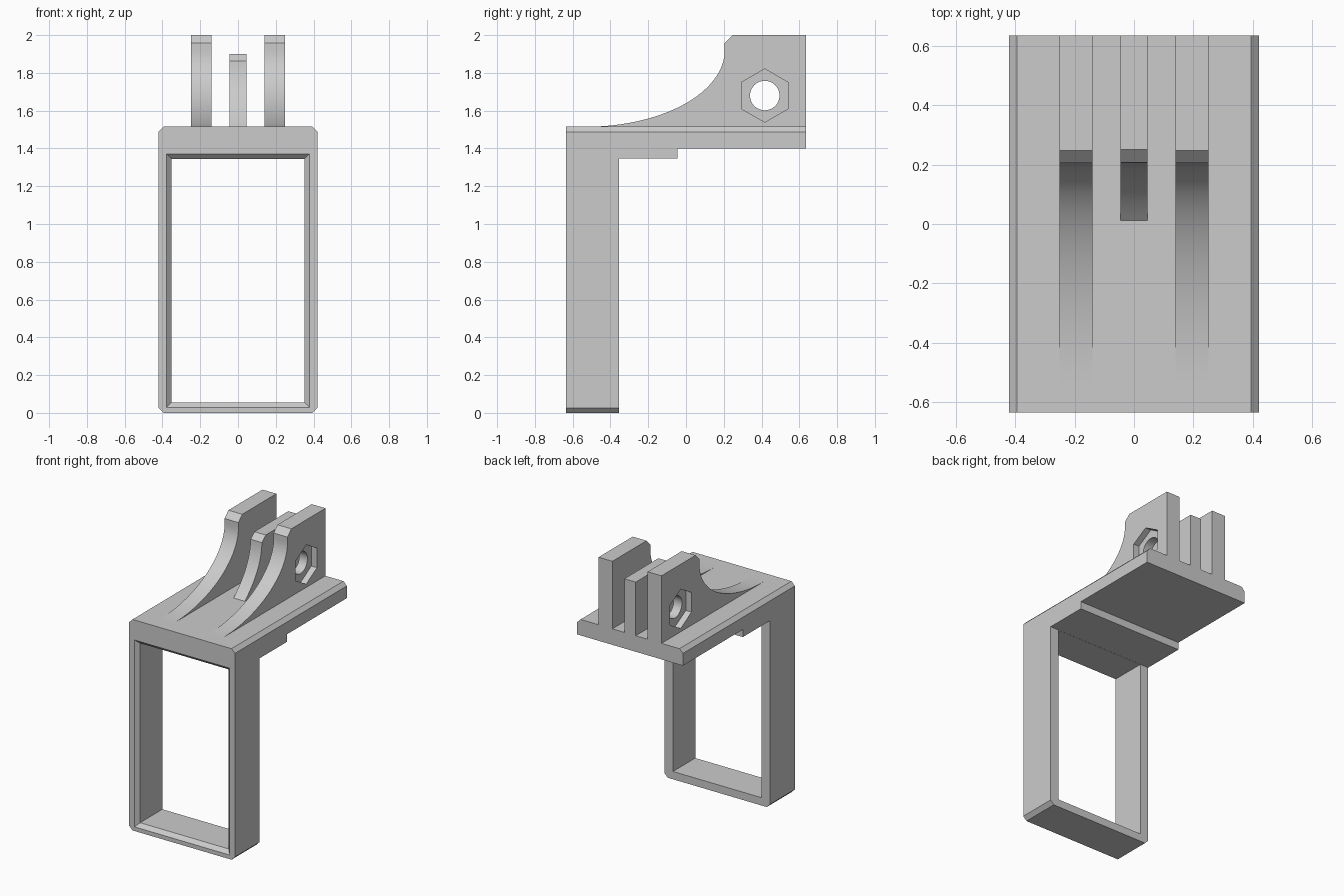
import bpy, bmesh, math
from mathutils import Vector

cube = bpy.data.objects.get("Cube")
if cube:
    bpy.data.objects.remove(cube, do_unlink=True)

# One plain grey for the whole bracket
GREY = (0.6, 0.6, 0.6, 1.0)
mat = bpy.data.materials.new("matte_grey")
mat.use_nodes = True
mat.diffuse_color = GREY
mat.node_tree.nodes["Principled BSDF"].inputs["Base Color"].default_value = GREY


def loft(name, rings, bevel_rule=None, bevel=0.0):
    """Solid through matching closed rings of points, capped at both ends."""
    bm = bmesh.new()
    loops = [[bm.verts.new(p) for p in ring] for ring in rings]
    n = len(loops[0])
    for a, b in zip(loops, loops[1:]):
        for i in range(n):
            j = (i + 1) % n
            bm.faces.new((a[i], a[j], b[j], b[i]))
    bm.faces.new(loops[0][::-1])
    bm.faces.new(loops[-1])
    bmesh.ops.recalc_face_normals(bm, faces=bm.faces)
    if bevel_rule:
        edges = [e for e in bm.edges if bevel_rule(e)]
        bmesh.ops.bevel(bm, geom=edges, offset=bevel, offset_type='OFFSET',
                        segments=1, affect='EDGES', profile=0.5)
    mesh = bpy.data.meshes.new(name)
    bm.to_mesh(mesh)
    bm.free()
    mesh.materials.append(mat)
    obj = bpy.data.objects.new(name, mesh)
    bpy.context.scene.collection.objects.link(obj)
    return obj


def side_slab(name, profile, x0, x1, **kw):
    """Extrude a (y, z) profile along x."""
    return loft(name, [[(x, y, z) for y, z in profile] for x in (x0, x1)], **kw)


def cut(obj, cutters):
    """Subtract the cutters, bake the result and discard them."""
    for c in cutters:
        c.hide_render = True
        m = obj.modifiers.new("cut", 'BOOLEAN')
        m.operation, m.solver, m.object = 'DIFFERENCE', 'EXACT', c
    dg = bpy.context.evaluated_depsgraph_get()
    mesh = bpy.data.meshes.new_from_object(obj.evaluated_get(dg))
    obj.modifiers.clear()
    obj.data = mesh
    for c in cutters:
        bpy.data.objects.remove(c, do_unlink=True)


def ngon(cy, cz, r, n):
    """Regular polygon with a corner at the top."""
    return [(cy + r * math.sin(math.tau * i / n), cz + r * math.cos(math.tau * i / n))
            for i in range(n)]


HALF_W, FRONT, BACK, DECK = 0.42, -0.635, 0.635, 1.515


# Frame, shelf and under-step in one side profile, long outer edges chamfered
def outer_edge(e):
    a, b = (v.co for v in e.verts)
    along_y = abs(a.x - b.x) < 1e-4 and abs(a.z - b.z) < 1e-4
    return along_y and (a.z < 0.001 or a.z > DECK - 0.001)


body = side_slab("frame_and_shelf",
                 [(FRONT, 0), (-0.355, 0), (-0.355, 1.346), (-0.045, 1.346),
                  (-0.045, 1.40), (BACK, 1.40), (BACK, DECK), (FRONT, DECK)],
                 -HALF_W, HALF_W, bevel_rule=outer_edge, bevel=0.027)


# Window opening, flared at the front
def window(y, grow):
    x, lo, hi = 0.352 + grow, 0.056 - grow, 1.345 + grow
    return [(-x, y, lo), (x, y, lo), (x, y, hi), (-x, y, hi)]


cut(body, [loft("window_cutter", [window(FRONT - 0.01, 0.036),
                                  window(FRONT + 0.027, 0), window(-0.3, 0)])])

# Outer fins sweep up from the shelf along a quarter ellipse
ARC = 32
sweep = [(-0.53 + 0.735 * math.sin(t), 1.92 - 0.405 * math.cos(t))
         for t in (math.pi / 2 * i / ARC for i in range(ARC + 1))]
outer_profile = ([(-0.53, DECK - 0.002)] + sweep +
                 [(0.205, 1.957), (0.248, 2.0), (BACK, 2.0), (BACK, DECK - 0.002)])

# Middle fin is shorter, with a tighter curve
p0, p1, p2 = Vector((0.01, DECK - 0.002)), Vector((0.2, 1.67)), Vector((0.207, 1.862))
bend = [tuple(p0 * (1 - t) ** 2 + p1 * 2 * t * (1 - t) + p2 * t * t)
        for t in (i / 16 for i in range(17))]
middle_profile = bend + [(0.25, 1.90), (BACK, 1.90), (BACK, DECK - 0.002)]

BOLT_Y, BOLT_Z = 0.417, 1.68
hole = ngon(BOLT_Y, BOLT_Z, 0.078, 48)
hexagon = ngon(BOLT_Y, BOLT_Z, 0.141, 6)

fins = []
for name, s in (("left_fin", 1), ("right_fin", -1)):
    fin = side_slab(name, outer_profile, s * 0.14, s * 0.25)
    cut(fin, [side_slab("hole_cutter", hole, -0.4, 0.4),
              side_slab("nut_cutter", hexagon, s * 0.205, s * 0.4)])
    fins.append(fin)

fin = side_slab("middle_fin", middle_profile, -0.045, 0.045)
cut(fin, [side_slab("hole_cutter", hole, -0.4, 0.4)])
fins.append(fin)

# Smooth the curved sweeps and bolt holes, keep corners crisp
bpy.ops.object.select_all(action='DESELECT')
for f in fins:
    f.select_set(True)
bpy.context.view_layer.objects.active = fins[0]
bpy.ops.object.shade_smooth_by_angle(angle=math.radians(20))
